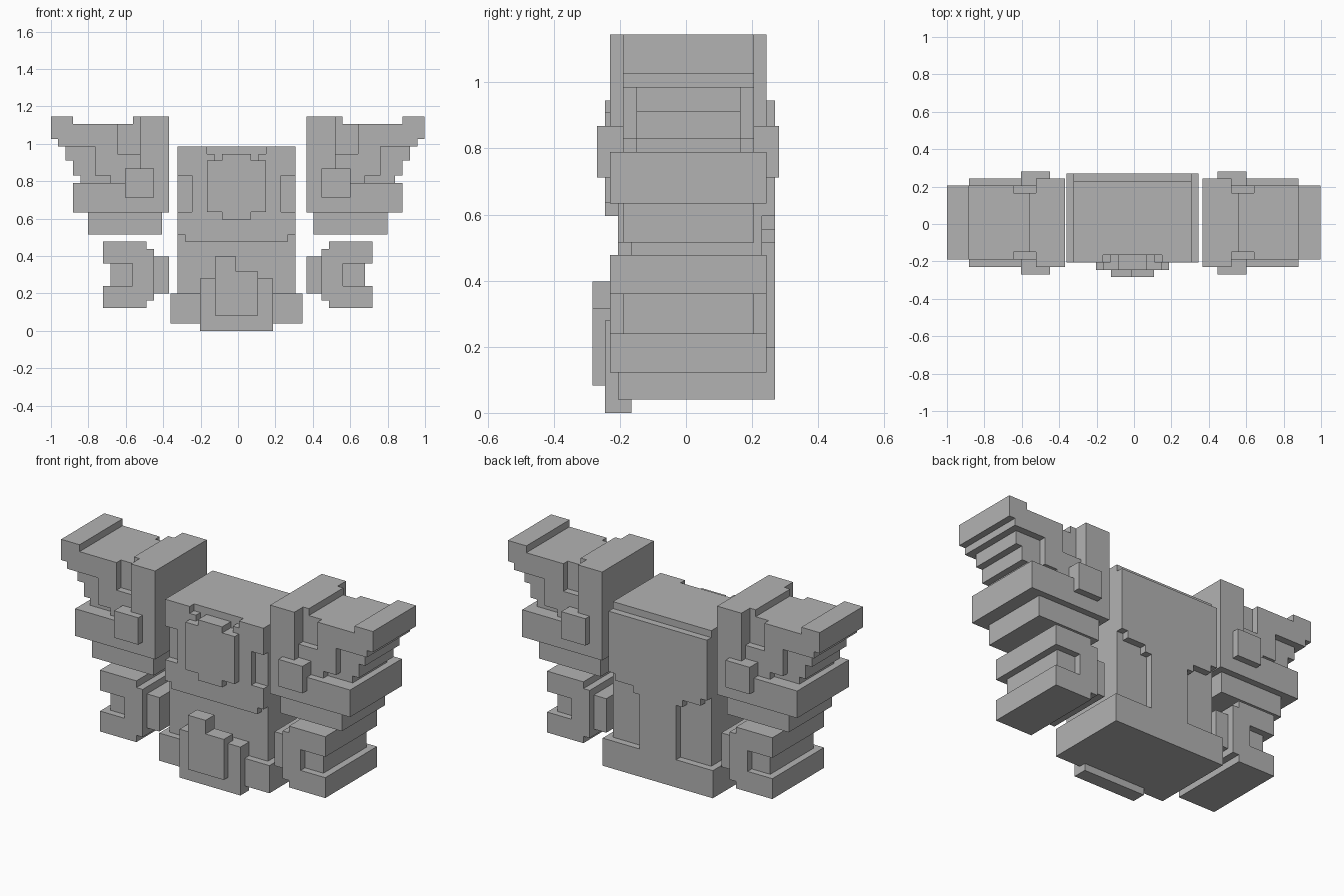
import bpy, bmesh

cube = bpy.data.objects.get("Cube")
if cube:
    bpy.data.objects.remove(cube, do_unlink=True)

# Single grey material
grey = bpy.data.materials.new("plain_grey")
grey.use_nodes = True
COLOUR = (0.45, 0.45, 0.45, 1)
grey.diffuse_color = COLOUR
grey.node_tree.nodes["Principled BSDF"].inputs["Base Color"].default_value = COLOUR


def slab(name, outline, y0, y1, side=1, shift=0.0):
    """Extrude an (x, z) outline from y0 to y1; side=-1 mirrors it."""
    bm = bmesh.new()
    face = bm.faces.new([bm.verts.new((side * x + shift, y0, z)) for x, z in outline])
    new = bmesh.ops.extrude_face_region(bm, geom=[face])["geom"]
    bmesh.ops.translate(bm, vec=(0, y1 - y0, 0),
                        verts=[v for v in new if isinstance(v, bmesh.types.BMVert)])
    bmesh.ops.recalc_face_normals(bm, faces=bm.faces)
    mesh = bpy.data.meshes.new(name)
    bm.to_mesh(mesh)
    bm.free()
    mesh.materials.append(grey)
    obj = bpy.data.objects.new(name, mesh)
    bpy.context.collection.objects.link(obj)
    return obj


def rect(x0, x1, z0, z1):
    return [(x0, z0), (x1, z0), (x1, z1), (x0, z1)]


def symmetric(half):
    """Complete a right-half outline, listed bottom to top, about x = 0."""
    return half + [(-x, z) for x, z in reversed(half)]


C = -0.008   # torso centre line

# Torso core and flared waist
slab("torso_core", rect(-0.315, 0.315, 0.19, 0.985), -0.165, 0.23, shift=C)
slab("waist_base", rect(-0.353, 0.353, 0.04, 0.2), -0.205, 0.27, shift=C)

# Chest layer with neckline, arm and hem notches
slab("chest_plate", symmetric([
    (0.275, 0.477), (0.275, 0.515), (0.315, 0.515), (0.315, 0.635), (0.237, 0.635),
    (0.237, 0.83), (0.315, 0.83), (0.315, 0.985), (0.158, 0.985), (0.158, 0.945),
    (0.118, 0.945), (0.118, 0.91)]), -0.205, -0.16, shift=C)

# Raised chest panel
slab("chest_panel", symmetric([
    (0.078, 0.595), (0.078, 0.635), (0.158, 0.635), (0.158, 0.91),
    (0.078, 0.91), (0.078, 0.945)]), -0.245, -0.165, shift=C)

# Back layer, narrowing below the shoulder blades
slab("back_plate", symmetric([
    (0.118, 0.19), (0.118, 0.515), (0.158, 0.515), (0.158, 0.555), (0.275, 0.555),
    (0.275, 0.595), (0.315, 0.595), (0.315, 0.945)]), 0.225, 0.27, shift=C)

# Belt front and stepped buckle
slab("belt_front", rect(-0.195, 0.195, 0, 0.28), -0.245, -0.165, shift=C)
slab("buckle", [(-0.123, 0.083), (0.107, 0.083), (0.107, 0.318), (-0.01, 0.318),
                (-0.01, 0.397), (-0.123, 0.397)], -0.283, -0.2)

# Shoulder and forearm armour on both sides
WING_CORE = [(0.37, 0.78), (0.843, 0.78), (0.843, 0.83), (0.882, 0.83), (0.882, 0.91),
             (0.922, 0.91), (0.922, 0.985), (0.962, 0.985), (0.962, 1.025), (1.0, 1.025),
             (1.0, 1.145), (0.882, 1.145), (0.882, 1.105), (0.562, 1.105),
             (0.562, 1.145), (0.37, 1.145)]
WING_LAYER = [(0.5, 0.78), (0.683, 0.78), (0.683, 0.83), (0.765, 0.83), (0.765, 0.985),
              (0.962, 0.985), (0.962, 1.025), (1.0, 1.025), (1.0, 1.145), (0.882, 1.145),
              (0.882, 1.105), (0.645, 1.105), (0.645, 0.945), (0.5, 0.945)]
GAUNTLET = [(0.49, 0.122), (0.723, 0.122), (0.723, 0.24), (0.565, 0.24), (0.565, 0.36),
            (0.723, 0.36), (0.723, 0.477), (0.49, 0.477), (0.49, 0.438), (0.45, 0.438),
            (0.45, 0.162), (0.49, 0.162)]

for label, s in (("left", 1), ("right", -1)):
    for part, outline, y0, y1 in (
            ("wing_core", WING_CORE, -0.15, 0.165),
            ("wing_layer", WING_LAYER, -0.19, 0.205),
            ("shoulder_column", rect(0.37, 0.525, 0.78, 1.145), -0.23, 0.243),
            ("shoulder_band", rect(0.37, 0.882, 0.633, 0.79), -0.23, 0.243),
            ("upper_arm_band", rect(0.407, 0.802, 0.515, 0.64), -0.19, 0.205),
            ("shoulder_stud", rect(0.45, 0.605, 0.712, 0.868), -0.27, 0.282),
            ("gauntlet", GAUNTLET, -0.23, 0.243),
            ("gauntlet_core", rect(0.5, 0.683, 0.2, 0.4), -0.19, 0.205),
            ("gauntlet_inner_pad", rect(0.37, 0.46, 0.2, 0.397), -0.19, 0.205)):
        slab(f"{label}_{part}", outline, y0, y1, side=s, shift=-0.003 if s > 0 else 0)
